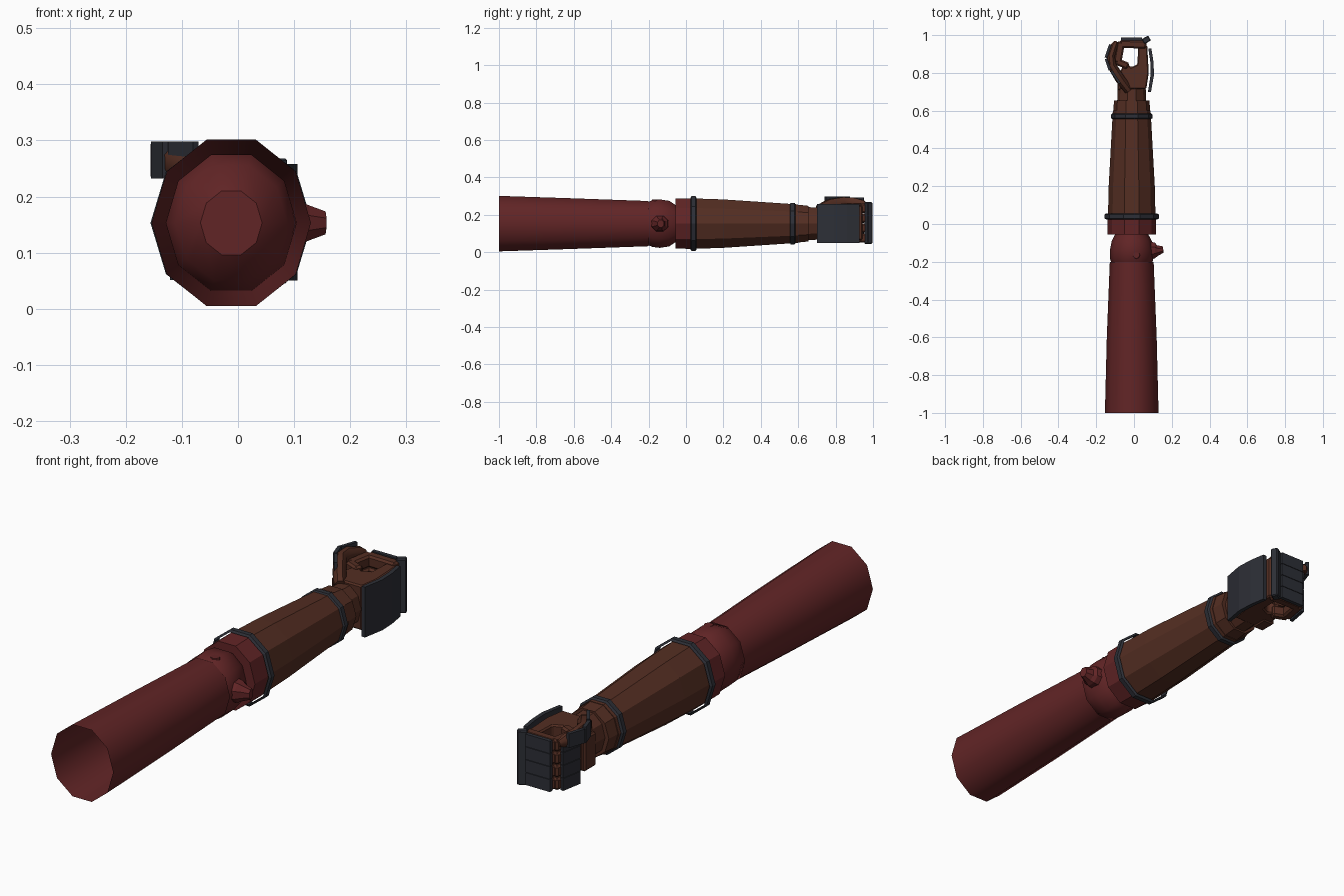
import bpy, bmesh, math
from mathutils import Vector

cube = bpy.data.objects.get("Cube")
if cube:
    bpy.data.objects.remove(cube, do_unlink=True)


def material(name, r, g, b):
    m = bpy.data.materials.new(name)
    m.use_nodes = True
    m.diffuse_color = (r, g, b, 1)
    m.node_tree.nodes["Principled BSDF"].inputs["Base Color"].default_value = (r, g, b, 1)
    return m


RED = material("dark red cloth", .12, .018, .019)
BROWN = material("brown leather", .088, .027, .016)
STEEL = material("dark steel", .026, .028, .037)
CX, CZ = -.012, .153      # arm axis


def finish(name, bm, mat, smooth=None, bevel=0):
    bmesh.ops.recalc_face_normals(bm, faces=bm.faces)
    me = bpy.data.meshes.new(name)
    bm.to_mesh(me)
    bm.free()
    me.materials.append(mat)
    ob = bpy.data.objects.new(name, me)
    bpy.context.collection.objects.link(ob)
    if bevel:
        mod = ob.modifiers.new("Bevel", 'BEVEL')
        mod.width, mod.segments = bevel, 1
    if smooth:
        bpy.ops.object.select_all(action='DESELECT')
        ob.select_set(True)
        bpy.context.view_layer.objects.active = ob
        bpy.ops.object.shade_smooth_by_angle(angle=math.radians(smooth))
    return ob


def loft(bm, rings, caps, closed=False):
    """Skin a list of point rings."""
    loops = [[bm.verts.new(p) for p in ring] for ring in rings]
    pairs = list(zip(loops, loops[1:])) + ([(loops[-1], loops[0])] if closed else [])
    for a, b in pairs:
        for i in range(len(a)):
            j = (i + 1) % len(a)
            bm.faces.new((a[i], a[j], b[j], b[i]))
    if caps:
        bm.faces.new(loops[0])
        bm.faces.new(loops[-1])


def tube(name, stations, mat, caps=True, closed=False, smooth=None):
    """Ten-sided sleeve along y; stations are (y, x radius, z radius)."""
    turn = [i * math.tau / 10 for i in range(10)]
    bm = bmesh.new()
    loft(bm, [[(CX + rx * math.cos(a), y, CZ + rz * math.sin(a)) for a in turn]
              for y, rx, rz in stations], caps, closed)
    return finish(name, bm, mat, smooth)


def prism(name, outline, z0, z1, mat, bevel=0):
    """Upright prism from a plan outline."""
    bm = bmesh.new()
    loft(bm, [[(x, y, z) for x, y in outline] for z in (z0, z1)], True)
    return finish(name, bm, mat, bevel=bevel)


def bar(name, p, q, thick, z0, z1, mat, bevel=0):
    """Upright slab between two plan points."""
    p, q = Vector(p), Vector(q)
    d = (q - p).normalized()
    n = Vector((-d.y, d.x)) * thick / 2
    return prism(name, [p - n, q - n, q + n, p + n], z0, z1, mat, bevel)


def sweep(name, path, width, height, mat, sides=8, smooth=None):
    """Rounded limb along 3D points, widths and heights given per point."""
    pts = [Vector(p) for p in path]
    bm = bmesh.new()
    rings = []
    for i, p in enumerate(pts):
        d = (pts[min(i + 1, len(pts) - 1)] - pts[max(i - 1, 0)]).normalized()
        side = d.cross(Vector((0, 0, 1))).normalized()
        up = side.cross(d)
        rings.append([p + side * width[i] * math.cos(a) + up * height[i] * math.sin(a)
                      for a in (math.tau * (k + .5) / sides for k in range(sides))])
    loft(bm, rings, True)
    return finish(name, bm, mat, smooth)


# Upper sleeve, elbow joint and cuff
tube("upper_sleeve", [(-1, .142, .156), (-.6, .132, .142), (-.2, .116, .127)],
     RED, caps=False, smooth=40)
tube("elbow_joint", [(-.27, .055, .06), (-.23, .1, .108), (-.18, .116, .131), (-.14, .116, .136),
                     (-.09, .106, .128), (-.05, .085, .1)], RED, smooth=40)
tube("elbow_cuff", [(-.055, .128, .14), (.03, .128, .142)], RED)

# Elbow knobs on the side and top
sweep("elbow_side_knob", [(.06, -.14, CZ), (.11, -.14, CZ), (.125, -.14, CZ), (.155, -.135, CZ)],
      [.055, .045, .03, .018], [.05, .042, .034, .022], RED)
bm = bmesh.new()
bmesh.ops.create_cone(bm, segments=8, radius1=.026, radius2=.018, depth=.03, cap_ends=True)
bmesh.ops.translate(bm, verts=bm.verts, vec=(.012, -.165, .266))
finish("elbow_top_knob", bm, RED)

# Forearm guard and wrist
tube("forearm", [(.03, .126, .142), (.2, .122, .136), (.6, .1, .108)], BROWN)
tube("forearm_end", [(.6, .097, .106), (.655, .094, .1)], BROWN)
tube("wrist", [(.65, .077, .093), (.74, .073, .088)], BROWN)

# Thin hoops around the forearm
for name, y, rx, rz in (("elbow_hoop", .04, .144, .155), ("wrist_hoop", .57, .109, .117)):
    t = .009
    tube(name, [(y - .016, rx - t, rz - t), (y - .01, rx, rz), (y + .01, rx, rz),
                (y + .016, rx - t, rz - t)], STEEL, caps=False, closed=True)

# Palm with its thumb heel
prism("palm", [(-.075, .715), (.065, .715), (.078, .8), (.07, .945), (.022, .935),
               (.018, .845), (-.015, .83), (-.05, .86), (-.075, .8)],
      .065, .25, BROWN, bevel=.006)
bar("palm_heel", (-.06, .71), (-.06, .785), .055, .06, .2, BROWN, bevel=.006)

# Four curled fingers with armour plates
for i in range(4):
    z0 = .052 + i * .053
    z1 = z0 + .049
    n = f"finger_{i + 1}"
    bar(n + "_base", (.065, .95), (-.075, .953), .042, z0, z1, BROWN, bevel=.008)
    bar(n + "_middle", (-.068, .965), (-.088, .855), .042, z0, z1, BROWN, bevel=.008)
    bar(n + "_tip", (-.095, .862), (-.03, .835), .036, z0, z1, BROWN, bevel=.008)
    bar(n + "_base_plate", (.042, .98), (-.07, .98), .016, z0 - .001, z1 + .001, STEEL)
    bar(n + "_middle_plate", (-.098, .95), (-.114, .86), .014, z0 - .001, z1 + .001, STEEL)

# Knuckle bar and curved hand plate
bar("knuckle_bar", (.048, .965), (.082, .985), .03, .045, .268, STEEL, bevel=.004)
prism("hand_plate", [(.074, .7), (.09, .7), (.106, .79), (.103, .86), (.092, .928),
                     (.076, .928), (.086, .86), (.088, .79)], .05, .258, STEEL)

# Thumb folded over the fist, with two plates
sweep("thumb", [(-.03, .71, .225), (-.075, .77, .25), (-.118, .84, .265), (-.123, .89, .265),
                (-.105, .945, .255), (-.095, .965, .25)],
      [.025, .028, .026, .024, .02, .01], [.03, .036, .032, .03, .025, .014], BROWN, smooth=40)
bar("thumb_lower_plate", (-.128, .815), (-.148, .875), .014, .232, .298, STEEL)
bar("thumb_tip_plate", (-.149, .88), (-.125, .95), .014, .236, .294, STEEL)
bar("thumb_root_plate", (-.075, .745), (-.12, .81), .012, .25, .298, STEEL)
